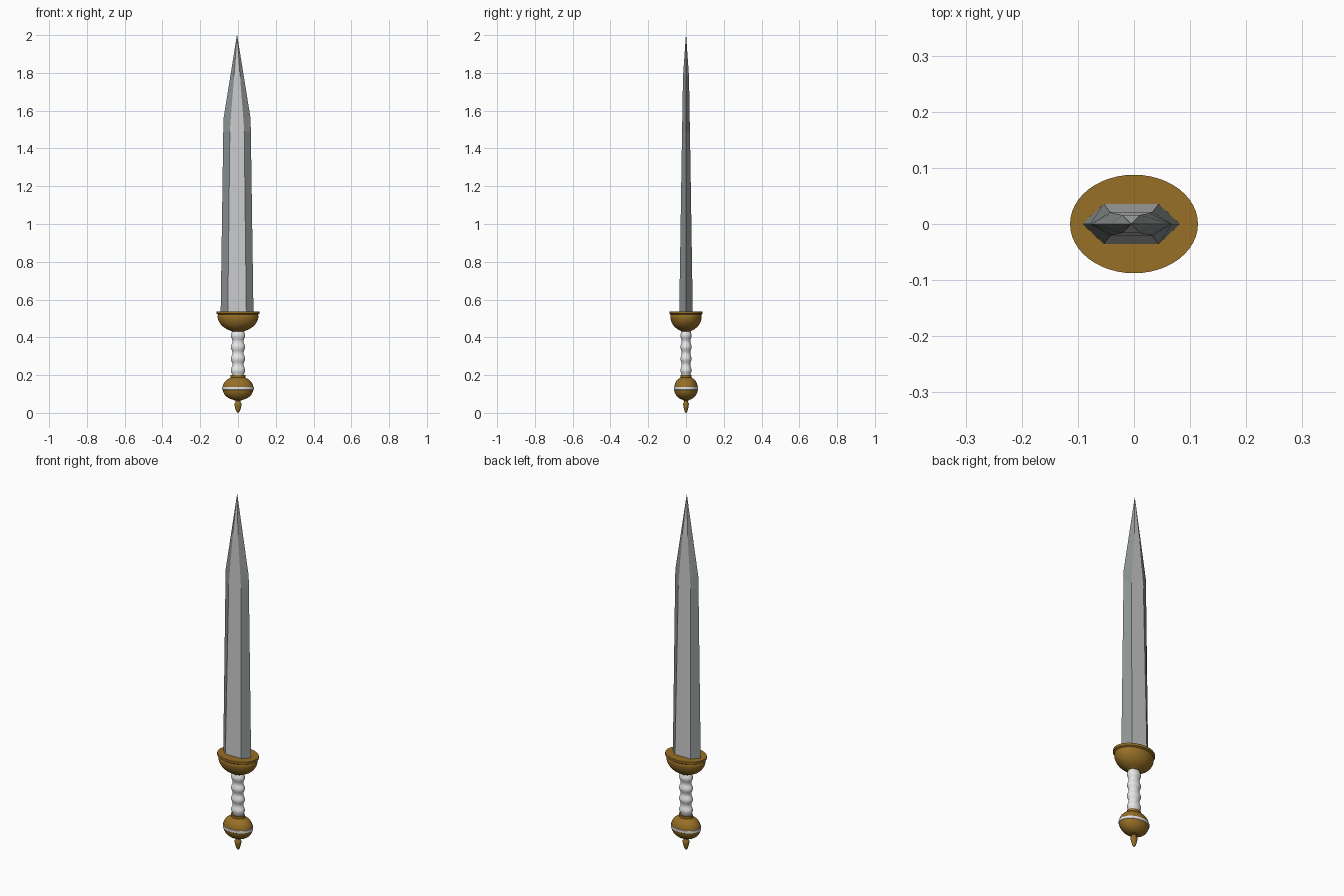
import bpy, bmesh, math

if "Cube" in bpy.data.objects:
    bpy.data.objects.remove(bpy.data.objects["Cube"])


def material(name, color):
    m = bpy.data.materials.new(name)
    m.diffuse_color = (*color, 1)
    m.use_nodes = True
    m.node_tree.nodes["Principled BSDF"].inputs["Base Color"].default_value = m.diffuse_color
    return m


BRASS = material("bronze brown", (0.31, 0.16, 0.02))
WHITE = material("bone white", (0.80, 0.80, 0.80))
STEEL = material("steel flat", (0.60, 0.60, 0.61))
EDGE = material("steel bevel", (0.27, 0.30, 0.295))


def build(name, rings, mats, rule=None, smooth=True):
    """Skin a stack of equal-length rings and cap both ends."""
    bm = bmesh.new()
    loops = [[bm.verts.new(p) for p in ring] for ring in rings]
    n = len(loops[0])
    for a, b in zip(loops, loops[1:]):
        for i in range(n):
            j = (i + 1) % n
            f = bm.faces.new((a[i], a[j], b[j], b[i]))
            if rule:
                f.material_index = rule(i, f)
    bm.faces.new(loops[0][::-1])
    bm.faces.new(loops[-1])
    bmesh.ops.remove_doubles(bm, verts=bm.verts, dist=1e-5)
    bmesh.ops.recalc_face_normals(bm, faces=bm.faces)
    me = bpy.data.meshes.new(name)
    bm.to_mesh(me)
    bm.free()
    for m in mats:
        me.materials.append(m)
    ob = bpy.data.objects.new(name, me)
    bpy.context.collection.objects.link(ob)
    if smooth:
        bpy.ops.object.select_all(action='DESELECT')
        ob.select_set(True)
        bpy.context.view_layer.objects.active = ob
        bpy.ops.object.shade_smooth_by_angle(angle=math.radians(35))
    return ob


def oval(name, profile, ratio, mats, rule=None, n=48):
    """Lathe (x radius, z) profile into an elliptical solid."""
    rings = [[(r * math.cos(2 * math.pi * i / n),
               r * ratio * math.sin(2 * math.pi * i / n), z) for i in range(n)]
             for r, z in profile]
    return build(name, rings, mats, rule)


# Blade: hexagonal section, (z, edge half width, flat half width, half thickness)
CX = -0.005
sections = [(0.52, 0.087, 0.049, 0.036), (1.49, 0.073, 0.038, 0.021),
            (1.56, 0.0715, 0.033, 0.0195), (1.78, 0.036, 0.016, 0.016),
            (1.995, 0.0008, 0.0004, 0.0006)]
blade_rings = [[(CX + w, 0, z), (CX + f, t, z), (CX - f, t, z),
                (CX - w, 0, z), (CX - f, -t, z), (CX + f, -t, z)]
               for z, w, f, t in sections] + [[(CX, 0, 2.0)] * 6]
# the last section is nearly closed, so end on it with a small cap
build("blade", blade_rings[:-1], [STEEL, EDGE],
      lambda i, f: 0 if i in (1, 4) else 1, smooth=False)
bpy.data.objects["blade"].data.vertices  # blade reaches the tip
for v in bpy.data.objects["blade"].data.vertices:
    if v.co.z > 1.99:
        v.co.z = 2.0

# Guard: bowl with a thin flange on top
bowl = [(0.108 * math.cos(a), 0.513 - 0.083 * math.sin(a))
        for a in [math.radians(68 - 68 * k / 10) for k in range(11)]]
oval("guard", [(0.034, 0.432)] + bowl + [(0.105, 0.520), (0.114, 0.525), (0.114, 0.538)],
     0.77, [BRASS])

# Grip with four finger swells
grip = [(0.0335 + 0.0045 * math.cos(2 * math.pi * (k / 40 * 4 + 0.5)), 0.195 + 0.245 * k / 40)
        for k in range(41)]
oval("grip", grip, 0.78, [WHITE])

# Pommel collar, ball, and inlaid ring
oval("pommel_collar", [(0.039, 0.18), (0.039, 0.2)], 0.78, [BRASS])
ball = []
for k in range(21):
    a = math.radians(-80 + 8 * k)
    ball.append((0.082 * math.cos(a) ** 0.9, 0.13 + 0.063 * math.sin(a)))
oval("pommel", ball, 0.77, [BRASS])
oval("pommel_ring", [(0.0815, 0.122), (0.0835, 0.1235), (0.0835, 0.1365), (0.0815, 0.138)],
     0.77, [WHITE])

# Acorn finial below the pommel
oval("finial", [(0.002, 0.0), (0.008, 0.006), (0.014, 0.022), (0.0185, 0.042), (0.0185, 0.05),
                (0.013, 0.058), (0.013, 0.064), (0.021, 0.066), (0.021, 0.075)],
     0.8, [BRASS], n=24)
